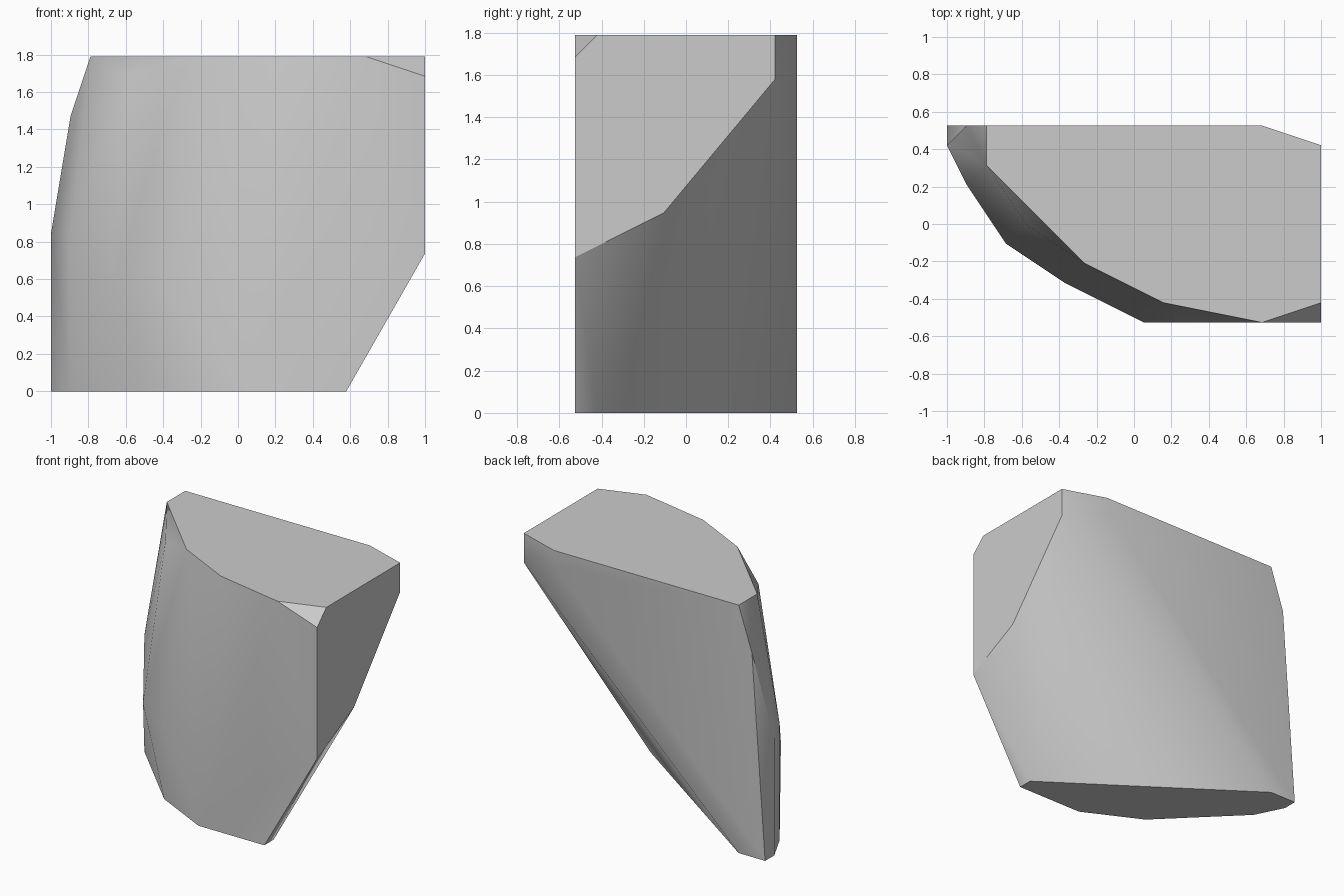
import bpy
import bmesh
import math
from mathutils import Vector

# Remove the default object only
default_cube = bpy.data.objects.get("Cube")
if default_cube:
    bpy.data.objects.remove(default_cube, do_unlink=True)

# The stone's corners sit on a regular grid of steps
STEP = 2 / 19
CENTRE = Vector((9.5, 5, 0))


def level(height, outline):
    """Corners that share one height, given as (x, y) steps."""
    return [(x, y, height) for x, y in outline]


def stone_material(name, value):
    material = bpy.data.materials.new(name)
    material.use_nodes = True
    colour = (value, value, value, 1)
    material.diffuse_color = colour
    shader = material.node_tree.nodes["Principled BSDF"]
    shader.inputs["Base Color"].default_value = colour
    shader.inputs["Roughness"].default_value = 0.9
    return material


# Flat top and flat, narrower foot
top_outline = [(2, 10), (2, 8), (7, 3), (11, 1), (16, 0), (19, 1), (19, 9), (16, 10)]
foot_outline = [(0, 10), (0, 9), (1, 7), (6, 2), (10, 0), (15, 0), (15, 1), (2, 10)]
corners = level(17, top_outline) + level(0, foot_outline)

# Straight side with its clipped corners and sloping underside
corners += [(19, 0, 16), (19, 0, 7), (19, 4, 9), (19, 9, 15), (16, 10, 16)]

# Rounded side
corners += [(1, 10, 14), (0, 9, 8), (1, 7, 8), (3, 4, 5), (4, 5, 16)]

# Curved front
corners += [(6, 2, 5), (10, 0, 6), (12, 0, 11)]


def build_stone(name, points, material):
    """Wrap the corners in a convex skin and merge its flat areas."""
    bm = bmesh.new()
    for point in points:
        bm.verts.new((Vector(point) - CENTRE) * STEP)
    hull = bmesh.ops.convex_hull(bm, input=bm.verts[:])
    inner = {v for v in hull["geom_interior"] + hull["geom_unused"]
             if isinstance(v, bmesh.types.BMVert) and not v.link_faces}
    bmesh.ops.delete(bm, geom=list(inner), context="VERTS")
    bmesh.ops.dissolve_limit(bm, angle_limit=math.radians(0.5),
                             verts=bm.verts[:], edges=bm.edges[:])
    bmesh.ops.recalc_face_normals(bm, faces=bm.faces[:])
    mesh = bpy.data.meshes.new(name)
    bm.to_mesh(mesh)
    bm.free()
    mesh.materials.append(material)
    stone = bpy.data.objects.new(name, mesh)
    bpy.context.collection.objects.link(stone)
    return stone


stone = build_stone("stone_chunk", corners, stone_material("light_grey_stone", 0.6))

# Soft shading over the curved front, crisp chipped edges
bpy.ops.object.select_all(action="DESELECT")
stone.select_set(True)
bpy.context.view_layer.objects.active = stone
bpy.ops.object.shade_smooth_by_angle(angle=math.radians(30))
